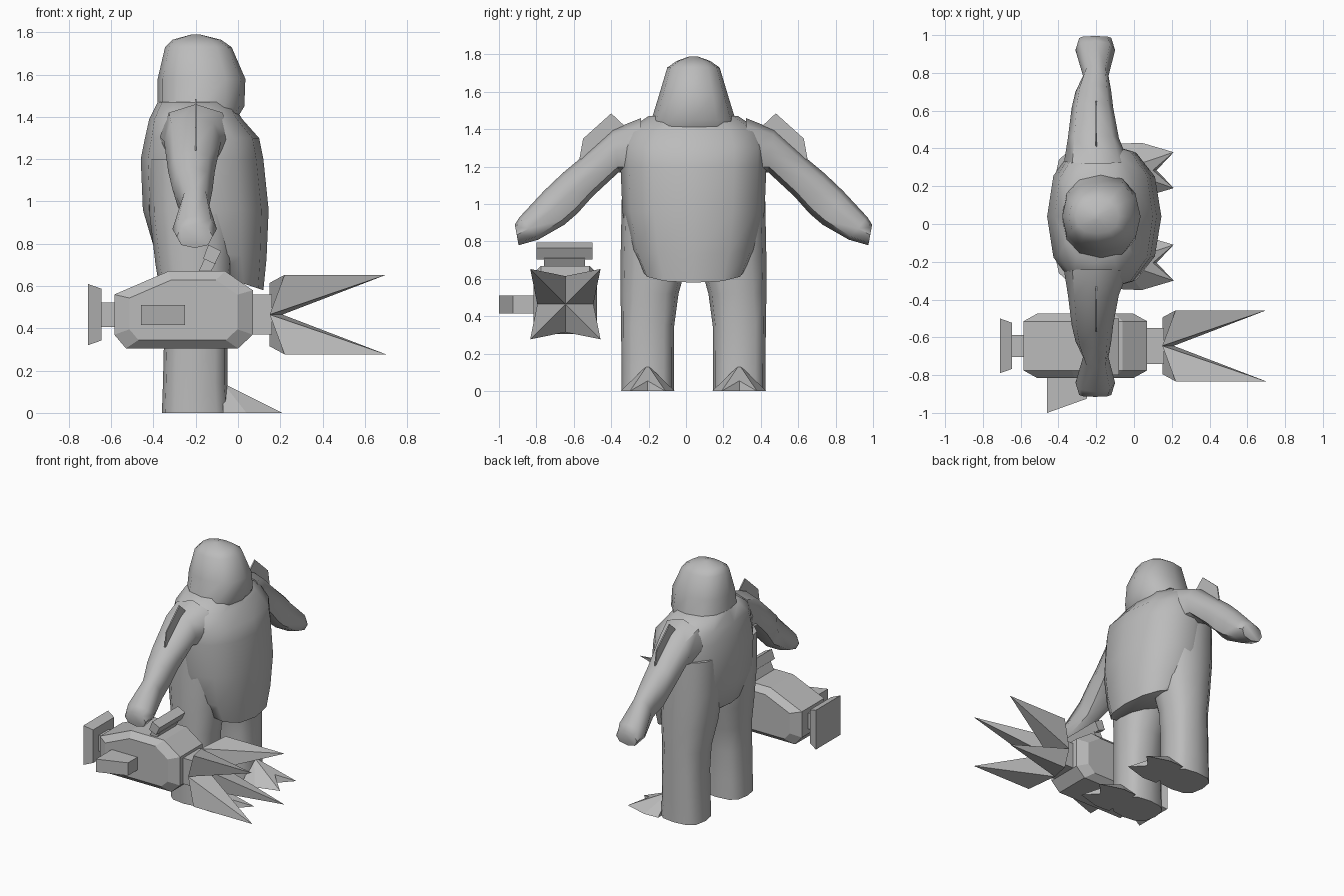
import bpy, bmesh, math
from mathutils import Vector

if "Cube" in bpy.data.objects:
    bpy.data.objects.remove(bpy.data.objects["Cube"])

GREY = (0.5, 0.5, 0.5, 1)
mat = bpy.data.materials.new("plain grey")
mat.use_nodes = True
mat.diffuse_color = GREY
mat.node_tree.nodes["Principled BSDF"].inputs["Base Color"].default_value = GREY

MID = 0.04      # y of the body's mirror plane
GUN_Y, GUN_Z = -0.645, 0.465


def make(name, verts, faces, smooth=None):
    bm = bmesh.new()
    vs = [bm.verts.new(v) for v in verts]
    for f in faces:
        bm.faces.new([vs[i] for i in f])
    bmesh.ops.recalc_face_normals(bm, faces=bm.faces[:])
    me = bpy.data.meshes.new(name)
    bm.to_mesh(me)
    bm.free()
    me.materials.append(mat)
    ob = bpy.data.objects.new(name, me)
    bpy.context.collection.objects.link(ob)
    if smooth:
        bpy.ops.object.select_all(action='DESELECT')
        ob.select_set(True)
        bpy.context.view_layer.objects.active = ob
        bpy.ops.object.shade_smooth_by_angle(angle=math.radians(smooth))
    return ob


def loft(name, rings, smooth=None):
    """Skin a list of equal-sized rings and cap both ends."""
    n = len(rings[0])
    faces = [(k * n + i, k * n + (i + 1) % n, (k + 1) * n + (i + 1) % n, (k + 1) * n + i)
             for k in range(len(rings) - 1) for i in range(n)]
    faces += [tuple(range(n)), tuple(range((len(rings) - 1) * n, len(rings) * n))]
    return make(name, [v for r in rings for v in r], faces, smooth)


def ring(centre, u, v, n=12, power=0.85):
    """Slightly squared ellipse spanned by half-axes u and v."""
    out = []
    for i in range(n):
        a = 2 * math.pi * i / n
        c, s = math.cos(a), math.sin(a)
        out.append(Vector(centre) + Vector(u) * math.copysign(abs(c) ** power, c)
                   + Vector(v) * math.copysign(abs(s) ** power, s))
    return out


def level(z, x0, x1, half, y=MID, tilt=0, power=0.85):
    return ring(((x0 + x1) / 2, y, z), ((x1 - x0) / 2, 0, -tilt), (0, half, 0), power=power)


def prism(name, outline, y0, y1, y0b=None):
    """Extrude an x-z outline along y."""
    return loft(name, [[(x, y0, z) for x, z in outline], [(x, y1, z) for x, z in outline]])


def block(name, x0, x1, half0, half1):
    """Square frustum along x on the machine's axis."""
    sq = ((-1, -1), (1, -1), (1, 1), (-1, 1))
    return loft(name, [[(x, GUN_Y + a * h, GUN_Z + b * h) for a, b in sq]
                       for x, h in ((x0, half0), (x1, half1))])


# Torso with a belly that hangs forward
loft("torso", [
    level(0.65, -0.30, 0.12, 0.28, tilt=0.07),
    level(0.76, -0.40, 0.135, 0.34, tilt=0.03),
    level(0.96, -0.45, 0.145, 0.38),
    level(1.20, -0.46, 0.12, 0.39),
    level(1.30, -0.44, 0.10, 0.39),
    level(1.39, -0.42, 0.02, 0.36),
    level(1.47, -0.38, -0.03, 0.24)], 50)

# Head
loft("head", [
    level(1.40, -0.39, 0.0, 0.235),
    level(1.45, -0.38, 0.03, 0.225),
    level(1.58, -0.38, 0.035, 0.185),
    level(1.73, -0.345, -0.03, 0.14),
    level(1.765, -0.31, -0.08, 0.09),
    level(1.79, -0.22, -0.18, 0.02)], 50)

# Arm stations: top offset, top z, bottom offset, bottom z, back x, front x
ARM = ((0.28, 1.46, 0.30, 1.15, -0.37, -0.03),
       (0.43, 1.40, 0.40, 1.17, -0.35, -0.08),
       (0.61, 1.24, 0.54, 1.04, -0.33, -0.11),
       (0.70, 1.165, 0.62, 0.95, -0.31, -0.12),
       (0.80, 1.07, 0.69, 0.89, -0.27, -0.135),
       (0.93, 0.93, 0.83, 0.81, -0.31, -0.10),
       (0.955, 0.89, 0.935, 0.78, -0.29, -0.12))

for s, side in ((1, "left"), (-1, "right")):
    def y(d):
        return MID + s * d

    rings = []
    for dt, zt, db, zb, x0, x1 in ARM:
        rings.append(ring(((x0 + x1) / 2, y((dt + db) / 2), (zt + zb) / 2),
                          ((x1 - x0) / 2, 0, 0),
                          (0, s * (dt - db) / 2, (zt - zb) / 2), n=8))
    loft(side + "_arm", rings, 50)

    # Thin fin standing on the upper arm
    fin = ((0.36, 1.41), (0.44, 1.485), (0.59, 1.35), (0.61, 1.24), (0.5, 1.25))
    loft(side + "_shoulder_fin", [[(x, y(d), z) for d, z in fin] for x in (-0.204, -0.196)])

    loft(side + "_leg", [
        level(0.0, -0.36, -0.04, 0.14, y(0.245), power=0.7),
        level(0.14, -0.355, -0.05, 0.14, y(0.245), power=0.7),
        level(0.35, -0.35, -0.05, 0.142, y(0.245), power=0.7),
        level(0.52, -0.36, -0.04, 0.155, y(0.235)),
        level(0.70, -0.39, -0.02, 0.18, y(0.21)),
        level(0.95, -0.42, -0.01, 0.19, y(0.195)),
        level(1.20, -0.42, -0.03, 0.18, y(0.20))], 50)

    # Foot with two pointed toes and a central ridge
    make(side + "_foot", [
        (-0.07, y(0.245), 0.14), (-0.07, y(0.385), 0), (0.04, y(0.39), 0),
        (0.21, y(0.34), 0), (0.12, y(0.245), 0), (0.21, y(0.15), 0),
        (0.04, y(0.10), 0), (-0.07, y(0.105), 0), (0.10, y(0.245), 0.055)],
        [(0, 1, 2), (0, 2, 3), (0, 3, 8), (8, 3, 4), (8, 4, 5), (0, 8, 5),
         (0, 5, 6), (0, 6, 7), (0, 7, 1), (1, 2, 3, 4, 5, 6, 7)])

# Machine body: chamfered casing
CASE = ((-0.585, 0.37), (-0.585, 0.56), (-0.33, 0.67), (-0.06, 0.67),
        (0.07, 0.58), (0.07, 0.37), (0.0, 0.305), (-0.53, 0.305))
small = [(-0.26 + (x + 0.26) * 0.78, 0.485 + (z - 0.485) * 0.78) for x, z in CASE]
loft("machine_body", [[(x, GUN_Y + d, z) for x, z in o]
                      for d, o in ((-0.17, small), (-0.13, CASE), (0.13, CASE), (0.17, small))])

# Rear plate and necks
block("rear_neck", -0.65, -0.57, 0.058, 0.058)
block("rear_plate", -0.71, -0.645, 0.145, 0.122)
block("front_neck", 0.06, 0.16, 0.095, 0.095)

# Side grip with a slanted end
loft("side_grip", [[(-0.46, -0.80, z), (-0.46, -1.0, z), (-0.25, -0.925, z), (-0.25, -0.80, z)]
                   for z in (0.415, 0.51)])

# Top handle, leaning forward
prism("handle_stem", ((-0.2, 0.64), (-0.155, 0.735), (-0.105, 0.71), (-0.145, 0.64)), -0.76, -0.54)
prism("handle_bar", ((-0.165, 0.73), (-0.14, 0.795), (-0.08, 0.765), (-0.11, 0.705)), -0.80, -0.50)

# Four long spikes spreading from the front
for a, b in ((1, 1), (-1, 1), (-1, -1), (1, -1)):
    p = [(0.70, 0.188, 0.188), (0.21, 0, 0), (0.15, 0.15, 0),
         (0.22, 0.188, 0.188), (0.15, 0, 0.15), (0.15, 0, 0)]
    make("spike", [(x, GUN_Y + a * h, GUN_Z + b * v) for x, h, v in p],
         [(0, 1, 2), (0, 2, 3), (0, 3, 4), (0, 4, 1), (5, 2, 1), (5, 1, 4), (5, 4, 3), (5, 3, 2)])
